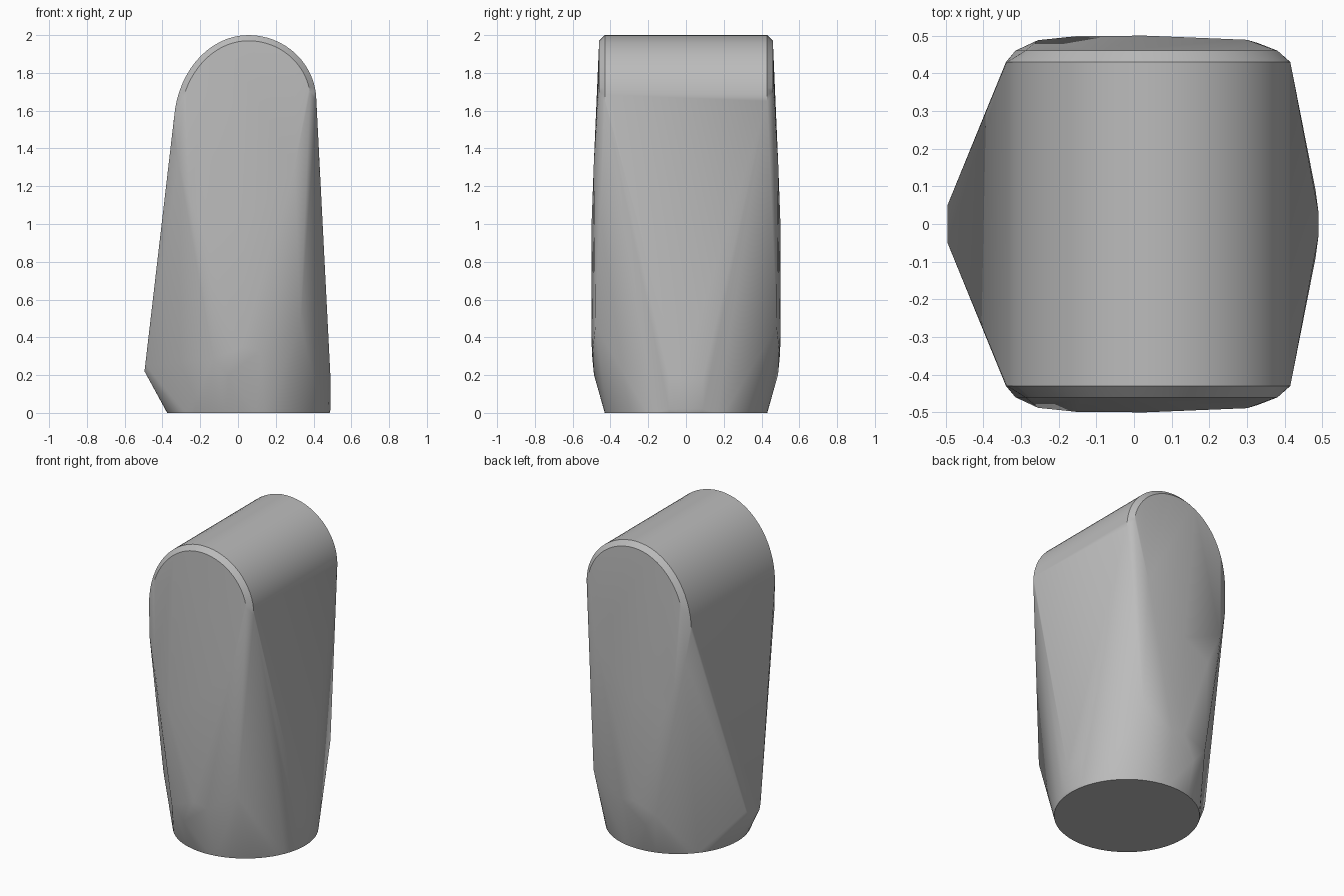
import bpy
import bmesh
from math import sin, cos, pi

cube = bpy.data.objects.get("Cube")
if cube:
    bpy.data.objects.remove(cube, do_unlink=True)

MID = 0.055     # shared x of the crown and the foot
points = []


def both_sides(x, y, z):
    points.extend([(x, y, z), (x, -y, z)])


def crown(y, inset, start, end, steps=32):
    """Rounded top outline; its left flank is longer than its right."""
    for i in range(steps + 1):
        a = start + (end - start) * i / steps
        rx, base = (0.36, 1.65) if cos(a) > 0 else (0.395, 1.52)
        x = MID + (rx - inset) * cos(a)
        z = base + (2 - base - inset) * sin(a)
        both_sides(x, y, z)


# Crown barrel and its chamfered ends
crown(0.43, 0, 0, pi)
crown(0.46, 0.03, 0.15, pi * 0.89)

# Round flat foot
for i in range(64):
    a = 2 * pi * i / 64
    points.append((MID + 0.43 * cos(a), 0.43 * sin(a), 0))

# Left keel and right heel
both_sides(-0.495, 0.05, 0.22)
both_sides(-0.485, 0.075, 0.25)
for z in (0.02, 0.18):
    both_sides(0.49, 0.03, z)
    both_sides(0.482, 0.09, z)

# Bulging facets of the front and back
for p in [(-0.315, 0.46, 1.32), (-0.255, 0.488, 1.13), (-0.13, 0.496, 0.29),
          (-0.05, 0.487, 0.2), (0.03, 0.499, 0.35), (0.12, 0.494, 0.33),
          (0.33, 0.48, 0.46), (0.30, 0.489, 1.3), (-0.15, 0.499, 0.9),
          (0.03, 0.5, 1.0)]:
    both_sides(*p)

# Wrap all outlines in one convex skin
bm = bmesh.new()
for p in points:
    bm.verts.new(p)
bmesh.ops.remove_doubles(bm, verts=bm.verts, dist=0.0005)
bmesh.ops.convex_hull(bm, input=bm.verts, use_existing_faces=False)
loose = [v for v in bm.verts if not v.link_faces]
bmesh.ops.delete(bm, geom=loose, context='VERTS')
bmesh.ops.dissolve_limit(bm, angle_limit=0.01, verts=bm.verts, edges=bm.edges)
bmesh.ops.recalc_face_normals(bm, faces=bm.faces)
mesh = bpy.data.meshes.new("rounded_block")
bm.to_mesh(mesh)
bm.free()

block = bpy.data.objects.new("rounded_block", mesh)
bpy.context.collection.objects.link(block)

# Plain grey finish
grey = bpy.data.materials.new("plain_grey")
grey.use_nodes = True
colour = (0.5, 0.5, 0.5, 1)
grey.diffuse_color = colour
grey.node_tree.nodes["Principled BSDF"].inputs["Base Color"].default_value = colour
mesh.materials.append(grey)

bpy.ops.object.select_all(action='DESELECT')
block.select_set(True)
bpy.context.view_layer.objects.active = block
bpy.ops.object.shade_smooth_by_angle(angle=pi / 6)
